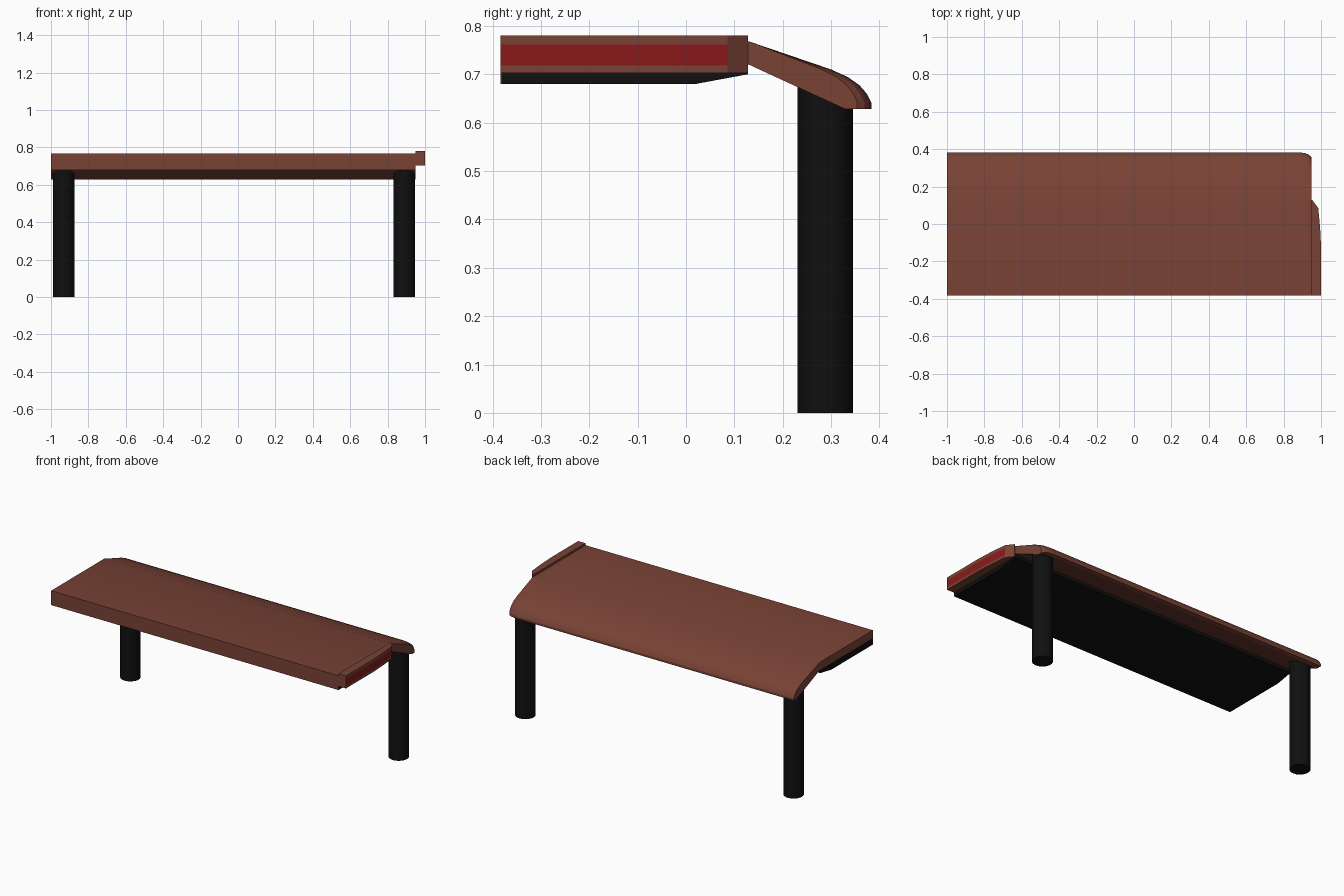
import bpy, bmesh, math

if "Cube" in bpy.data.objects:
    bpy.data.objects.remove(bpy.data.objects["Cube"])


def material(name, rgb):
    m = bpy.data.materials.new(name)
    m.diffuse_color = (*rgb, 1)
    m.use_nodes = True
    m.node_tree.nodes["Principled BSDF"].inputs["Base Color"].default_value = m.diffuse_color
    return m


BROWN = material("brown_wood", (0.19, 0.055, 0.036))
RED = material("red_panel", (0.25, 0.010, 0.011))
BLACK = material("black", (0.005, 0.005, 0.005))


def loft(name, sections, mats, angle=None):
    """Skin a list of matching closed loops and cap both ends."""
    bm = bmesh.new()
    rings = [[bm.verts.new(p) for p in s] for s in sections]
    n = len(rings[0])
    for a, b in zip(rings, rings[1:]):
        for i in range(n):
            j = (i + 1) % n
            bm.faces.new((a[i], a[j], b[j], b[i]))
    bm.faces.new(rings[0][::-1])
    bm.faces.new(rings[-1])
    bmesh.ops.recalc_face_normals(bm, faces=bm.faces)
    mesh = bpy.data.meshes.new(name)
    bm.to_mesh(mesh)
    bm.free()
    ob = bpy.data.objects.new(name, mesh)
    bpy.context.collection.objects.link(ob)
    for m in mats:
        mesh.materials.append(m)
    if angle:
        bpy.ops.object.select_all(action='DESELECT')
        ob.select_set(True)
        bpy.context.view_layer.objects.active = ob
        bpy.ops.object.shade_smooth_by_angle(angle=math.radians(angle))
    return ob


# Desk top: flat slab with a thin front lip and a drooping rear edge
FOLD, BACK = 0.13, 0.383
top_profile = [(-0.383, 0.768), (-0.383, 0.68), (-0.3815, 0.68), (-0.3815, 0.72),
               (FOLD, 0.72), (0.355, 0.628), (BACK, 0.628), (BACK, 0.642),
               (0.373, 0.661), (0.358, 0.678), (0.335, 0.694), (0.30, 0.71),
               (FOLD, 0.768)]


def top_section(x, back):
    f = (back - FOLD) / (BACK - FOLD)
    return [(x, FOLD + (y - FOLD) * f if y > FOLD else y, z) for y, z in top_profile]


# the right rear corner is rounded by pulling in the last sections
loft("desk_top", [top_section(x, b) for x, b in
                  ((-1, BACK), (0.88, BACK), (0.915, 0.379), (0.938, 0.369), (0.95, 0.354))],
     [BROWN], 19)

# Black under panel, thinning toward the rear
under = [(-0.3815, 0.72), (-0.3815, 0.68), (0.02, 0.68), (0.128, 0.70), (0.128, 0.72)]
loft("under_panel", [[(x, y, z) for y, z in under] for x in (-1, 0.95)], [BLACK])

# Right end cap with a red band on its outer face
cap = [(0.95, -0.383), (1.0, -0.383), (1.0, -0.12), (0.995, -0.02),
       (0.985, 0.086), (0.953, 0.128), (0.95, 0.128)]
end_cap = loft("end_cap", [[(x, y, z) for x, y in cap] for z in (0.703, 0.718, 0.762, 0.78)],
               [BROWN, RED])
for face in end_cap.data.polygons:
    if face.normal.x > 0.95 and 0.73 < face.center.z < 0.75:
        face.material_index = 1

# Round rear legs, cut to the slope of the underside
R, LEG_Y, N = 0.057, 0.288, 32
for side, cx in (("left", -0.932), ("right", 0.889)):
    ring = [(cx + R * math.cos(2 * math.pi * i / N), LEG_Y + R * math.sin(2 * math.pi * i / N))
            for i in range(N)]
    slope = (0.628 - 0.72) / (0.355 - FOLD)
    loft(side + "_leg", [[(x, y, 0) for x, y in ring],
                         [(x, y, 0.721 + slope * (y - FOLD)) for x, y in ring]], [BLACK], 40)
